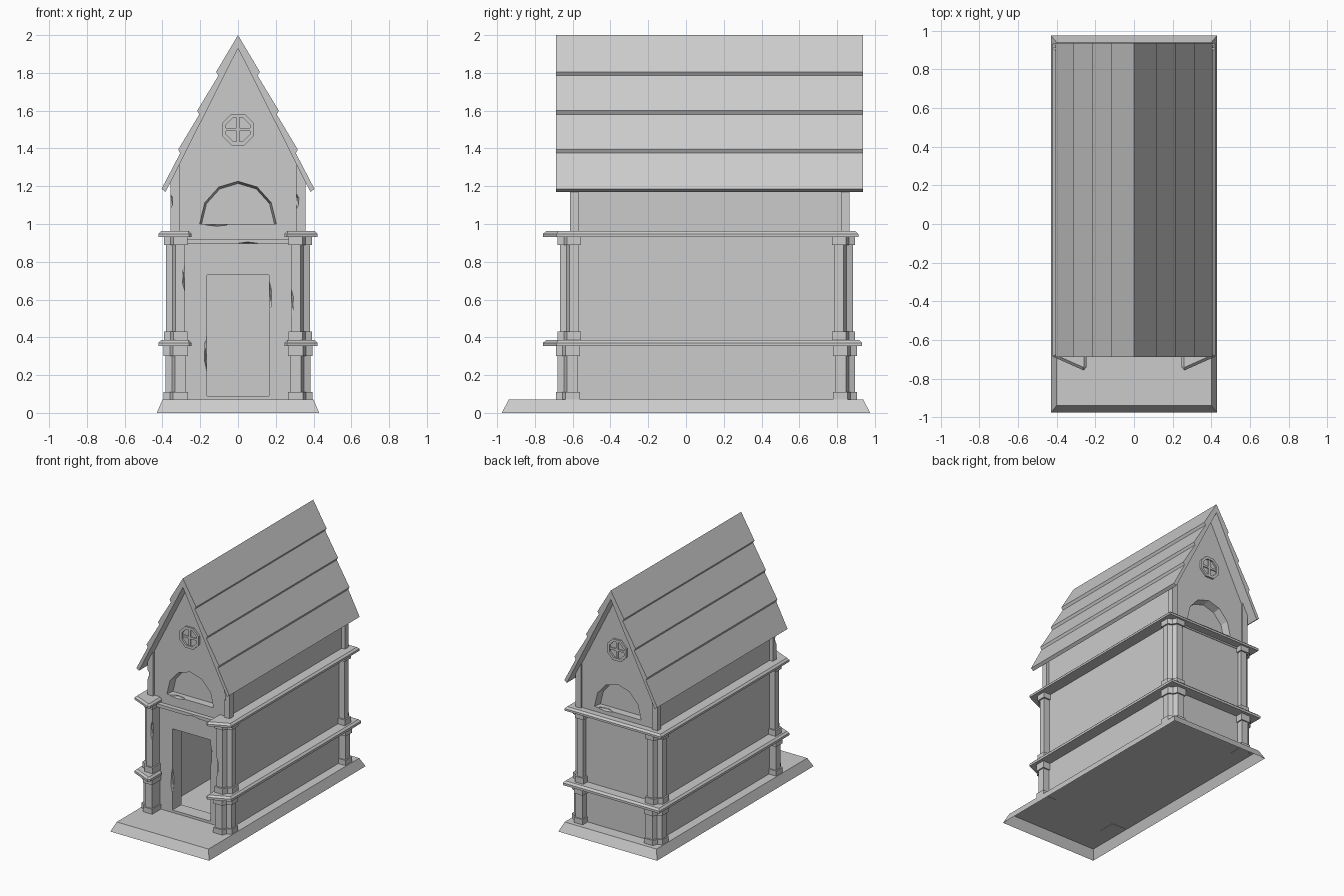
import bpy, bmesh
from math import sin, cos, pi

if "Cube" in bpy.data.objects:
    bpy.data.objects.remove(bpy.data.objects["Cube"])

stone = bpy.data.materials.new("grey stone")
stone.use_nodes = True
GREY = (0.6, 0.6, 0.6, 1)
stone.diffuse_color = GREY
stone.node_tree.nodes["Principled BSDF"].inputs["Base Color"].default_value = GREY


def finish(name, bm):
    bmesh.ops.recalc_face_normals(bm, faces=bm.faces)
    mesh = bpy.data.meshes.new(name)
    bm.to_mesh(mesh)
    bm.free()
    mesh.materials.append(stone)
    obj = bpy.data.objects.new(name, mesh)
    bpy.context.collection.objects.link(obj)
    return obj


def prism(name, pts, axis, a, b, top_bevel=0, open_base=False):
    """Extrude a 2D outline from a to b: (x, z) along y, or (x, y) along z."""
    bm = bmesh.new()
    place = (lambda p, t: (p[0], t, p[1])) if axis == "y" else (lambda p, t: (p[0], p[1], t))
    low = [bm.verts.new(place(p, a)) for p in pts]
    high = [bm.verts.new(place(p, b)) for p in pts]
    if not open_base:
        bm.faces.new(low)
    top = bm.faces.new(high)
    n = len(pts)
    for i in range(n):
        j = (i + 1) % n
        bm.faces.new((low[i], low[j], high[j], high[i]))
    bmesh.ops.recalc_face_normals(bm, faces=bm.faces)
    if top_bevel:
        bmesh.ops.bevel(bm, geom=list(top.edges), offset=top_bevel, segments=1, affect="EDGES")
    return finish(name, bm)


def rectangle(x, y):
    return [(x[0], y[0]), (x[1], y[0]), (x[1], y[1]), (x[0], y[1])]


def box(name, x, y, z):
    return prism(name, rectangle(x, y), "z", *z)


def mirrored(half):
    """Close a right-hand outline with its reflection in x."""
    return half + [(-x, v) for x, v in reversed(half) if x > 0]


def cut(obj, cutter):
    mod = obj.modifiers.new("cut", "BOOLEAN")
    mod.operation = "DIFFERENCE"
    mod.object = cutter
    bpy.context.view_layer.objects.active = obj
    bpy.ops.object.modifier_apply(modifier=mod.name)
    bpy.data.objects.remove(cutter)


def chip(obj, centre, size):
    """Knock a faceted chip out of an edge."""
    bm = bmesh.new()
    bmesh.ops.create_icosphere(bm, subdivisions=1, radius=1)
    bmesh.ops.scale(bm, vec=size, verts=bm.verts)
    bmesh.ops.translate(bm, vec=centre, verts=bm.verts)
    cut(obj, finish("chip", bm))


# Sloped plinth, hollow underneath
plinth = prism("plinth", rectangle((-0.43, 0.43), (-0.975, 0.975)), "z", 0, 0.07, open_base=True)
for v in plinth.data.vertices:
    if v.co.z > 0.05:
        v.co.x *= 0.93
        v.co.y *= 0.963

# Hollow lower chamber
box("back_wall", (-0.33, 0.33), (0.78, 0.845), (0.07, 0.95))
for s, side in ((1, "left"), (-1, "right")):
    box(side + "_wall", sorted((s * 0.27, s * 0.33)), (-0.58, 0.84), (0.07, 0.95))

# Thick front wall with a worn doorway, under a projecting lintel
front_wall = prism("front_wall", [(-0.3, 0.07), (-0.165, 0.07), (-0.165, 0.73), (0.165, 0.73),
                   (0.165, 0.07), (0.3, 0.07), (0.3, 0.91), (-0.3, 0.91)], "y", -0.58, -0.47)
box("threshold", (-0.165, 0.165), (-0.58, -0.47), (0.07, 0.09))
for centre, size in (((-0.165, -0.58, 0.32), (0.014, 0.02, 0.1)),
                     ((0.165, -0.58, 0.61), (0.014, 0.02, 0.09))):
    chip(front_wall, centre, size)
lintel = box("lintel", (-0.3, 0.3), (-0.63, -0.5), (0.895, 0.92))
chip(lintel, (0.05, -0.63, 0.893), (0.06, 0.02, 0.012))


def octagon(radius):
    turns = [pi * (i + 0.5) / 4 for i in range(8)]
    return [(radius * cos(t), 1.5 + radius * sin(t)) for t in turns]


# Upper storey and gables, with tapered arch recesses and barred round windows
gable = prism("gable_block", mirrored([(0.33, 0.92), (0.33, 1.29), (0, 1.95)]), "y", -0.595, 0.85)
arch = [(0.205 * cos(pi * i / 6), 1.0 + 0.228 * sin(pi * i / 6)) for i in range(7)]
for end, face, inward in (("front", -0.595, 1), ("back", 0.85, -1)):
    deep = face + 0.06 * inward
    recess = prism("arch_cutter", arch, "y", face - 0.01 * inward, deep)
    for v in recess.data.vertices:
        if abs(v.co.y - deep) < 0.001:
            v.co.x *= 0.94
            v.co.z = 1 + (v.co.z - 1) * 0.94
    cut(gable, recess)
    chip(gable, (0.11 * -inward, face, 1.0), (0.07, 0.03, 0.012))
    ring = prism(end + "_window_ring", octagon(0.09), "y", face - 0.014 * inward, face + 0.01 * inward)
    cut(ring, prism("ring_cutter", octagon(0.068), "y", face - 0.05, face + 0.05))
    depth = (face - 0.008, face + 0.008)
    box(end + "_window_upright", (-0.008, 0.008), depth, (1.437, 1.563))
    box(end + "_window_crossbar", (-0.063, 0.063), depth, (1.492, 1.508))

# Upper corner posts
for s, side in ((1, "left"), (-1, "right")):
    outline = [(s * x, z) for x, z in ((0.31, 0.95), (0.358, 0.95), (0.358, 1.24), (0.31, 1.33))]
    for end, a, b in (("front", -0.615, -0.57), ("back", 0.82, 0.865)):
        post = prism(f"{end}_{side}_upper_post", outline, "y", a, b)
        if end == "front":
            chip(post, (0.31 if s > 0 else -0.358, a, 1.12), (0.014, 0.02, 0.04))


# Corner columns with a V groove down the outer corner, in two tiers with feet and capitals
def column_part(name, s, e, outer, grow, z):
    i, m, c, o = -0.1 - grow, -0.05 + grow, -0.034 + grow, grow
    outline = [(i, i), (o, i), (o, m), (c, c), (m, o), (i, o)]
    pts = [(s * (0.38 + u), e * (outer + v)) for u, v in outline]
    return prism(name, pts, "z", *z)


TIERS = (("lower_foot", 0.014, (0.068, 0.11)), ("lower_shaft", 0.004, (0.11, 0.3)),
         ("lower_capital", 0.014, (0.3, 0.355)), ("upper_foot", 0.012, (0.38, 0.43)),
         ("upper_shaft", 0.0, (0.43, 0.89)), ("upper_capital", 0.012, (0.89, 0.935)))
for s, side in ((1, "left"), (-1, "right")):
    for e, end, outer in ((-1, "front", 0.667), (1, "back", 0.884)):
        for part, grow, z in TIERS:
            step = 0.008 if part.startswith("lower") else 0
            col = column_part(f"{end}_{side}_column_{part}", s, e, outer + step, grow, z)
            if end == "front" and part == "upper_shaft":
                chip(col, (s * 0.28, -0.667, 0.65 + 0.07 * -s), (0.015, 0.015, 0.08))

# Cornices wrap the sides and back, and end in slanted caps at the front
for name, back, z in (("lower_cornice", 0.933, (0.353, 0.385)),
                      ("upper_cornice", 0.912, (0.932, 0.962))):
    half = [(0.28, 0.8), (0.28, -0.57), (0.245, -0.6), (0.245, -0.74), (0.26, -0.757),
            (0.421, -0.685), (0.421, back)]
    prism(name, mirrored(half), "z", *z, top_bevel=0.014)

# Roof of four overlapping courses on each slope
profile = [(0, 1.93), (0.383, 1.17), (0.405, 1.185)]
for i in (3, 2, 1):
    profile += [(0.003 + 0.101 * i, 1.99 - 0.205 * i), (0.016 + 0.1 * i, 2.01 - 0.205 * i)]
profile.append((0, 2.0))
prism("roof", mirrored(profile), "y", -0.687, 0.937)
